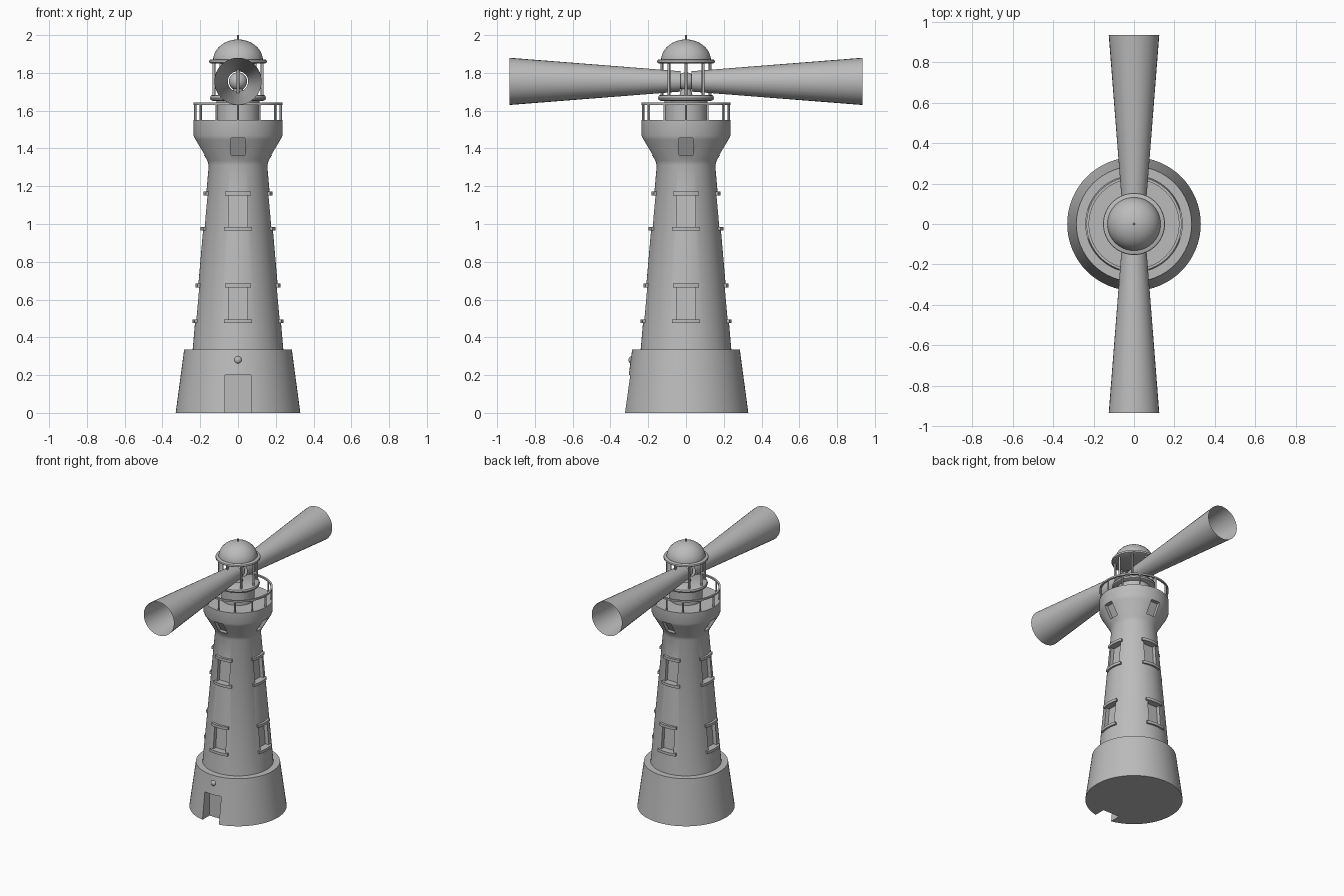
import bpy, bmesh, math
from mathutils import Matrix, Vector

if "Cube" in bpy.data.objects:
    bpy.data.objects.remove(bpy.data.objects["Cube"])

stone = bpy.data.materials.new("plain_grey")
stone.diffuse_color = (0.5, 0.5, 0.5, 1)
stone.use_nodes = True
stone.node_tree.nodes["Principled BSDF"].inputs["Base Color"].default_value = stone.diffuse_color


def finish(name, bm, smooth=True):
    """Turn a bmesh into a named object with the shared material."""
    bmesh.ops.recalc_face_normals(bm, faces=bm.faces)
    me = bpy.data.meshes.new(name)
    bm.to_mesh(me)
    bm.free()
    ob = bpy.data.objects.new(name, me)
    bpy.context.collection.objects.link(ob)
    me.materials.append(stone)
    if smooth:
        shade(ob)
    return ob


def shade(ob):
    bpy.ops.object.select_all(action='DESELECT')
    ob.select_set(True)
    bpy.context.view_layer.objects.active = ob
    bpy.ops.object.shade_smooth_by_angle(angle=math.radians(30))


def lathe(name, profile, closed=False, segs=64, smooth=True):
    """Spin a list of (radius, height) points around z."""
    bm = bmesh.new()
    vs = [bm.verts.new((r, 0, z)) for r, z in profile]
    pairs = list(zip(vs, vs[1:])) + ([(vs[-1], vs[0])] if closed else [])
    es = [bm.edges.new(p) for p in pairs]
    bmesh.ops.spin(bm, geom=vs + es, cent=(0, 0, 0), axis=(0, 0, 1),
                   angle=2 * math.pi, steps=segs)
    bmesh.ops.remove_doubles(bm, verts=bm.verts, dist=1e-5)
    return finish(name, bm, smooth)


def wedge(bm, hw, z0, z1, in0, in1, out, turn):
    """Box facing -y whose back follows a sloping wall, turned about z."""
    rot = Matrix.Rotation(turn, 3, 'Z')
    for v in bmesh.ops.create_cube(bm, size=2)['verts']:
        top, back = v.co.z > 0, v.co.y > 0
        y = (in1 if top else in0) if back else out
        v.co = rot @ Vector((v.co.x * hw, -y, z1 if top else z0))


def arc_block(bm, r0, r1, z0, z1, hw, turn, steps=6):
    """Curved bar that hugs the round wall."""
    half = math.asin(hw / r1)
    rows = []
    for i in range(steps + 1):
        a = turn - math.pi / 2 - half + 2 * half * i / steps
        c, s = math.cos(a), math.sin(a)
        rows.append([bm.verts.new((r * c, r * s, z))
                     for r, z in ((r0, z0), (r1, z0), (r1, z1), (r0, z1))])
    for a, b in zip(rows, rows[1:]):
        for k in range(4):
            j = (k + 1) % 4
            bm.faces.new((a[k], a[j], b[j], b[k]))
    bm.faces.new(rows[0])
    bm.faces.new(rows[-1][::-1])


def carve(ob, bm):
    """Cut recesses out of a solid part."""
    cutter = finish("recess_cutter", bm, smooth=False)
    cutter.hide_render = True
    mod = ob.modifiers.new("recesses", 'BOOLEAN')
    mod.object, mod.operation, mod.solver = cutter, 'DIFFERENCE', 'EXACT'
    bpy.context.view_layer.objects.active = ob
    bpy.ops.object.modifier_apply(modifier=mod.name)
    bpy.data.objects.remove(cutter)
    shade(ob)


def post_ring(name, count, radius, thick, z0, z1):
    bm = bmesh.new()
    for i in range(count):
        a = 2 * math.pi * i / count
        pos = (radius * math.cos(a), radius * math.sin(a), (z0 + z1) / 2)
        bmesh.ops.create_cone(bm, cap_ends=True, segments=12, radius1=thick,
                              radius2=thick, depth=z1 - z0,
                              matrix=Matrix.Translation(pos))
    return finish(name, bm)


def ball(name, pos, radius):
    bm = bmesh.new()
    bmesh.ops.create_uvsphere(bm, u_segments=24, v_segments=16, radius=radius,
                              matrix=Matrix.Translation(pos))
    return finish(name, bm)


def wall(z):
    return 0.24 - 0.085 * (z - 0.335) / 0.975


quarters = [i * math.pi / 2 for i in range(4)]

# Base with a door recess and a lamp over it
base = lathe("base", [(0, 0), (0.33, 0), (0.285, 0.335), (0, 0.335)])
bm = bmesh.new()
wedge(bm, 0.068, -0.05, 0.2, 0.24, 0.24, 0.4, 0)
carve(base, bm)
ball("door_lamp", (0, -0.284, 0.28), 0.021)

# Tapered tower flaring out to the balcony
tower = lathe("tower", [(0, 0.335), (0.24, 0.335), (0.155, 1.31), (0.163, 1.337),
                        (0.228, 1.447), (0.235, 1.467), (0.235, 1.55), (0, 1.55)])
cuts, trim = bmesh.new(), bmesh.new()
for turn in quarters:
    for z0, z1 in ((0.495, 0.665), (0.985, 1.152)):
        wedge(cuts, 0.05, z0, z1, wall(z0) - 0.035, wall(z1) - 0.035, 0.35, turn)
        # Sill, lintel and side jambs
        arc_block(trim, wall(z0) - 0.02, wall(z0) + 0.015, z0 - 0.02, z0, 0.075, turn)
        arc_block(trim, wall(z1) - 0.02, wall(z1) + 0.015, z1, z1 + 0.02, 0.069, turn)
    # Small windows under the balcony
    wedge(cuts, 0.036, 1.365, 1.455, 0.15, 0.203, 0.35, turn)
carve(tower, cuts)
finish("window_trim", trim)

# Balcony railing
lathe("balcony_rail", [(0.222, 1.63), (0.235, 1.63), (0.235, 1.642), (0.222, 1.642)],
      closed=True)
post_ring("balcony_posts", 12, 0.227, 0.006, 1.55, 1.632)

# Lantern room
lathe("lantern_drum", [(0, 1.55), (0.113, 1.55), (0.113, 1.655), (0, 1.655)])
lathe("lantern_floor", [(0, 1.652), (0.135, 1.652), (0.144, 1.657), (0.148, 1.668),
                        (0.144, 1.679), (0.135, 1.684), (0, 1.684)])
post_ring("lantern_posts", 8, 0.128, 0.008, 1.68, 1.855)
lathe("lamp_stand", [(0, 1.68), (0.035, 1.68), (0.025, 1.715), (0, 1.715)])
ball("lamp", (0, 0, 1.755), 0.048)

# Roof rim, dome and spike
lathe("roof_rim", [(0, 1.85), (0.143, 1.85), (0.151, 1.854), (0.153, 1.861),
                   (0.151, 1.868), (0.143, 1.872), (0, 1.872)])
steps = 12
lathe("dome", [(0, 1.865)] + [(0.132 * math.cos(i * math.pi / 2 / steps),
                               1.865 + 0.112 * math.sin(i * math.pi / 2 / steps))
                              for i in range(steps + 1)])
lathe("roof_spike", [(0, 1.97), (0.005, 1.97), (0.004, 2.0), (0, 2.0)], segs=12)

# Two open light beams
for side, name in ((1, "front_beam"), (-1, "back_beam")):
    beam = lathe(name, [(0.054, 0.03), (0.125, 0.935)], segs=32)
    beam.data.transform(Matrix.Translation((0, 0, 1.755))
                        @ Matrix.Rotation(side * math.pi / 2, 4, 'X'))
